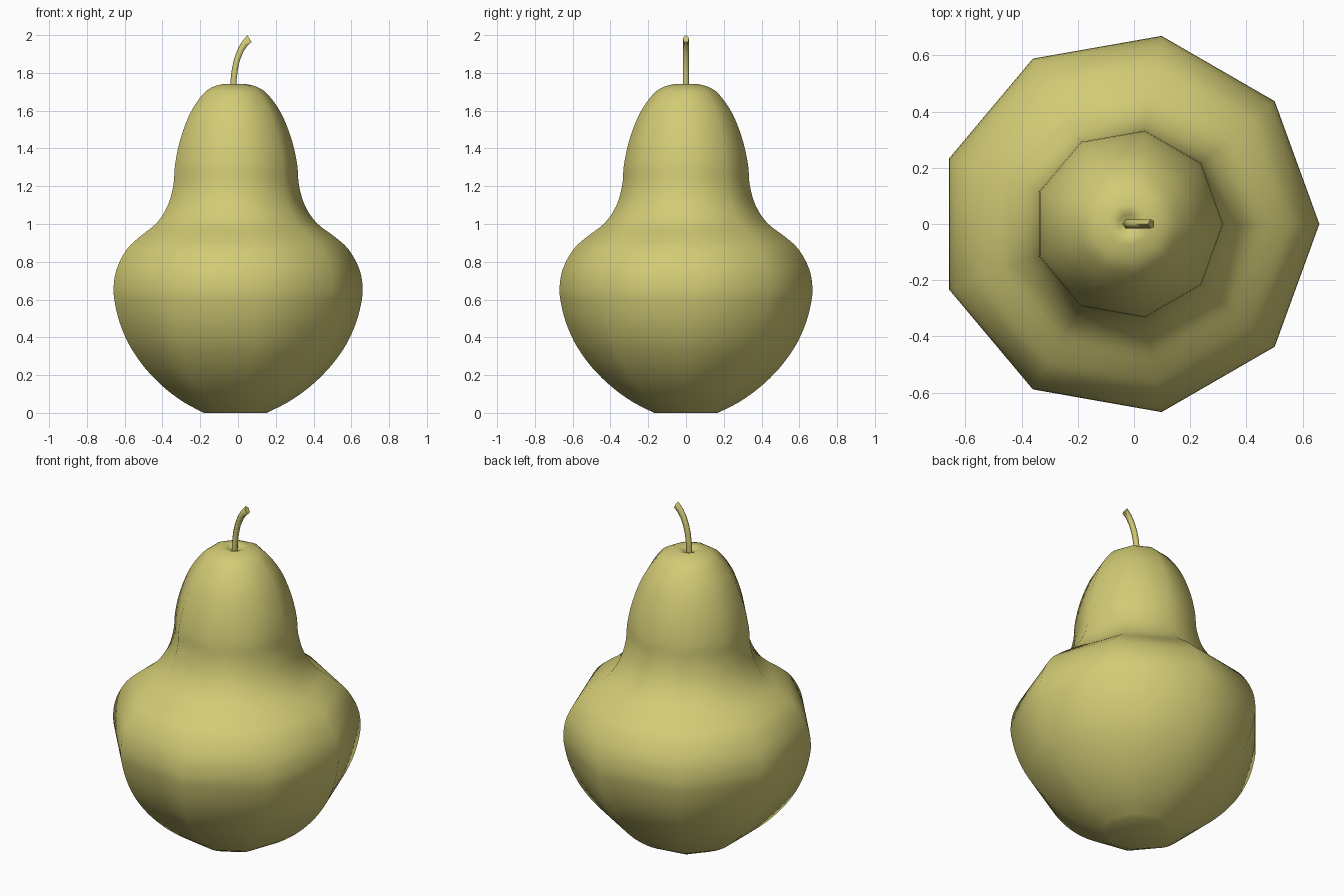
import bpy, bmesh
from math import sin, cos, pi, radians

if "Cube" in bpy.data.objects:
    bpy.data.objects.remove(bpy.data.objects["Cube"])

mat = bpy.data.materials.new("pear_skin")
mat.diffuse_color = (0.65, 0.6, 0.18, 1)
mat.use_nodes = True
mat.node_tree.nodes["Principled BSDF"].inputs["Base Color"].default_value = mat.diffuse_color
CX = -0.02  # axis of the fruit


def smooth_profile(pts, steps=3):
    """Catmull-Rom refinement of a list of (radius, height) points."""
    p = [pts[0]] + pts + [pts[-1]]
    out = []
    for i in range(1, len(p) - 2):
        for s in range(steps):
            t = s / steps
            out.append(tuple(
                0.5 * (2 * b + (c - a) * t + (2 * a - 5 * b + 4 * c - d) * t * t
                       + (3 * b - a - 3 * c + d) * t ** 3)
                for a, b, c, d in zip(p[i - 1], p[i], p[i + 1], p[i + 2])))
    return out + [pts[-1]]


def build_tube(name, rings, angle):
    """Skin rings of points, cap both ends, and shade smooth."""
    bm = bmesh.new()
    loops = [[bm.verts.new(co) for co in ring] for ring in rings]
    n = len(loops[0])
    for a, b in zip(loops, loops[1:]):
        for i in range(n):
            j = (i + 1) % n
            bm.faces.new((a[i], a[j], b[j], b[i]))
    bm.faces.new(loops[0][::-1])
    bm.faces.new(loops[-1])
    bmesh.ops.recalc_face_normals(bm, faces=bm.faces)
    me = bpy.data.meshes.new(name)
    bm.to_mesh(me)
    bm.free()
    me.materials.append(mat)
    ob = bpy.data.objects.new(name, me)
    bpy.context.collection.objects.link(ob)
    bpy.ops.object.select_all(action='DESELECT')
    bpy.context.view_layer.objects.active = ob
    ob.select_set(True)
    bpy.ops.object.shade_smooth_by_angle(angle=radians(angle))
    return ob


# Fruit body: nine-sided lathe with a small dimple at the stem
outer = [(0.171, 0.0), (0.285, 0.057), (0.39, 0.13), (0.475, 0.208), (0.541, 0.285),
         (0.60, 0.375), (0.646, 0.48), (0.672, 0.58), (0.68, 0.66), (0.663, 0.76),
         (0.606, 0.865), (0.53, 0.934), (0.437, 1.005), (0.373, 1.1), (0.342, 1.21),
         (0.334, 1.31), (0.306, 1.44), (0.252, 1.58), (0.179, 1.685), (0.122, 1.725),
         (0.062, 1.741)]
profile = smooth_profile(outer) + [(0.035, 1.732), (0.015, 1.715)]
build_tube("pear_body", [[(CX + r * cos(2 * pi * i / 9), r * sin(2 * pi * i / 9), z)
                          for i in range(9)] for r, z in profile], 60)

# Stem: five-sided bent tube (x, z, tilt in degrees, in-plane stretch)
path = [(-0.024, 1.70, 0, 1), (-0.022, 1.76, 5, 1), (-0.015, 1.82, 11, 1),
        (-0.003, 1.873, 18, 1), (0.016, 1.921, 27, 1.05), (0.037, 1.954, 40, 1.15),
        (0.062, 1.98, 59, 1.35)]
R = 0.0175
rings = []
for x, z, tilt, k in path:
    t = radians(tilt)
    rings.append([])
    for i in range(5):
        a = pi + 2 * pi * i / 5
        u = R * k * cos(a)
        rings[-1].append((x + u * cos(t), R * sin(a), z - u * sin(t)))
build_tube("stem", rings, 75)
